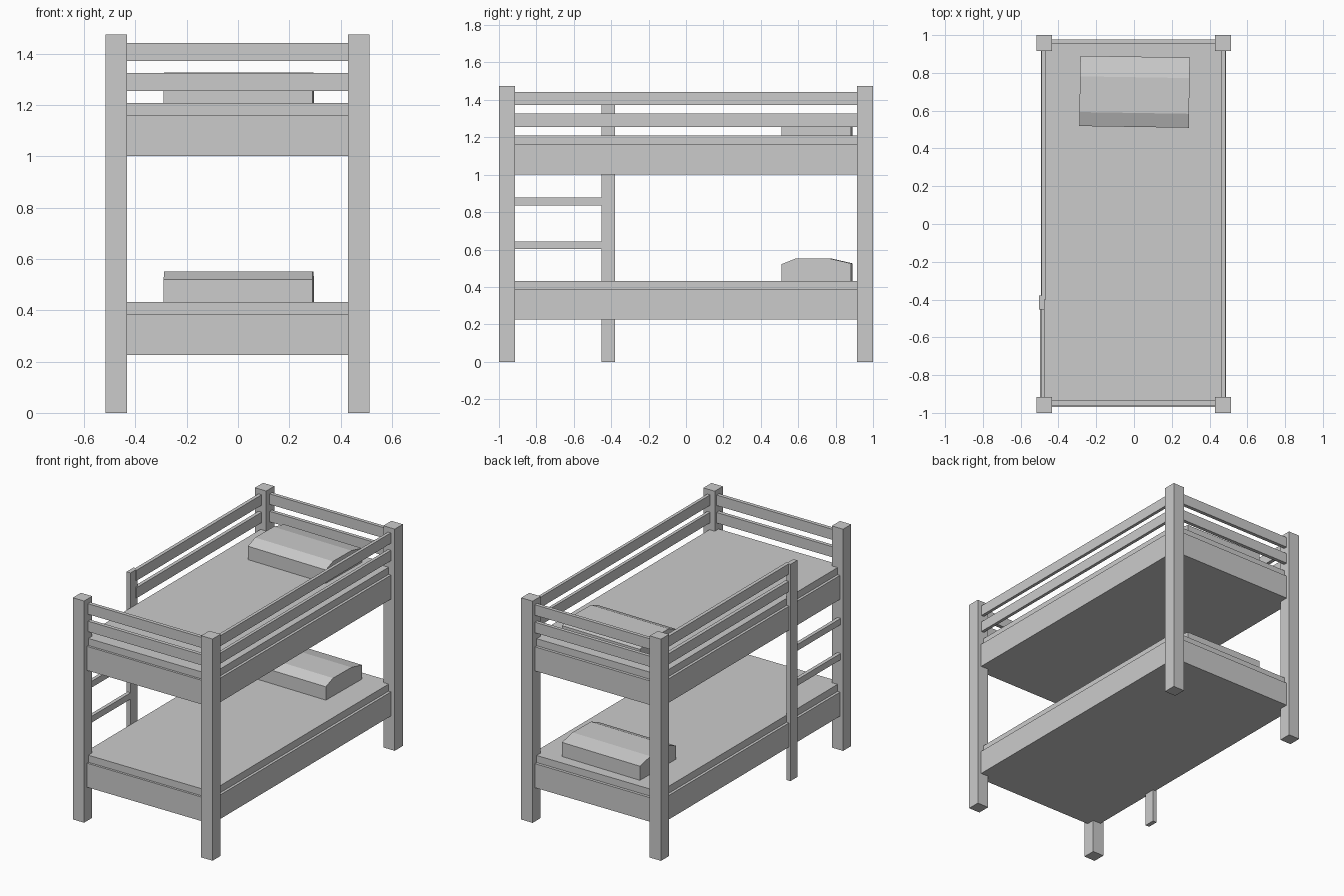
import bpy, bmesh, math

if "Cube" in bpy.data.objects:
    bpy.data.objects.remove(bpy.data.objects["Cube"])


def box(name, x, y, z):
    """Axis-aligned box from (min, max) ranges."""
    bm = bmesh.new()
    bmesh.ops.create_cube(bm, size=1)
    for v in bm.verts:
        v.co = [r[0] if c < 0 else r[1] for c, r in zip(v.co, (x, y, z))]
    return finish(name, bm)


def finish(name, bm):
    bmesh.ops.recalc_face_normals(bm, faces=bm.faces)
    mesh = bpy.data.meshes.new(name)
    bm.to_mesh(mesh)
    bm.free()
    ob = bpy.data.objects.new(name, mesh)
    bpy.context.collection.objects.link(ob)
    return ob


def pillow(name, z):
    """Faceted side profile extruded across the bed, turned slightly."""
    profile = [(-0.186, 0), (-0.186, 0.09), (-0.112, 0.12),
               (0.077, 0.12), (0.186, 0.095), (0.186, 0)]
    bm = bmesh.new()
    face = bm.faces.new([bm.verts.new((-0.29, y, h)) for y, h in profile])
    ext = bmesh.ops.extrude_face_region(bm, geom=[face], use_keep_orig=True)
    for g in ext["geom"]:
        if isinstance(g, bmesh.types.BMVert):
            g.co.x = 0.29
    ob = finish(name, bm)
    ob.location = (0.003, 0.70, z)
    ob.rotation_euler.z = math.radians(-0.9)


# Corner posts
for side, x in (("left", (-0.516, -0.433)), ("right", (0.429, 0.513))):
    for end, y in (("front", (-1, -0.915)), ("back", (0.915, 1))):
        box(f"{end}_{side}_post", x, y, (0, 1.475))

# Two bunks: frame, mattress and pillow
for level, z in (("lower", 0.225), ("upper", 1.002)):
    box(f"{level}_bed_frame", (-0.493, 0.486), (-0.97, 0.976), (z, z + 0.16))
    box(f"{level}_mattress", (-0.475, 0.468), (-0.955, 0.957), (z + 0.15, z + 0.207))
    pillow(f"{level}_pillow", z + 0.206)

# Guard rails round the upper bunk; the left side stops at the ladder
for row, z in (("low", (1.256, 1.326)), ("high", (1.372, 1.442))):
    box(f"{row}_front_rail", (-0.45, 0.45), (-0.96, -0.935), z)
    box(f"{row}_back_rail", (-0.45, 0.45), (0.952, 0.976), z)
    box(f"{row}_right_rail", (0.463, 0.484), (-0.93, 0.93), z)
    box(f"{row}_left_rail", (-0.49, -0.466), (-0.40, 0.93), z)

# Ladder on the left side
box("ladder_post", (-0.503, -0.474), (-0.452, -0.379), (0, 1.442))
for i, z in enumerate((0.602, 0.835)):
    box(f"ladder_rung_{i + 1}", (-0.498, -0.474), (-0.93, -0.44), (z, z + 0.042))
